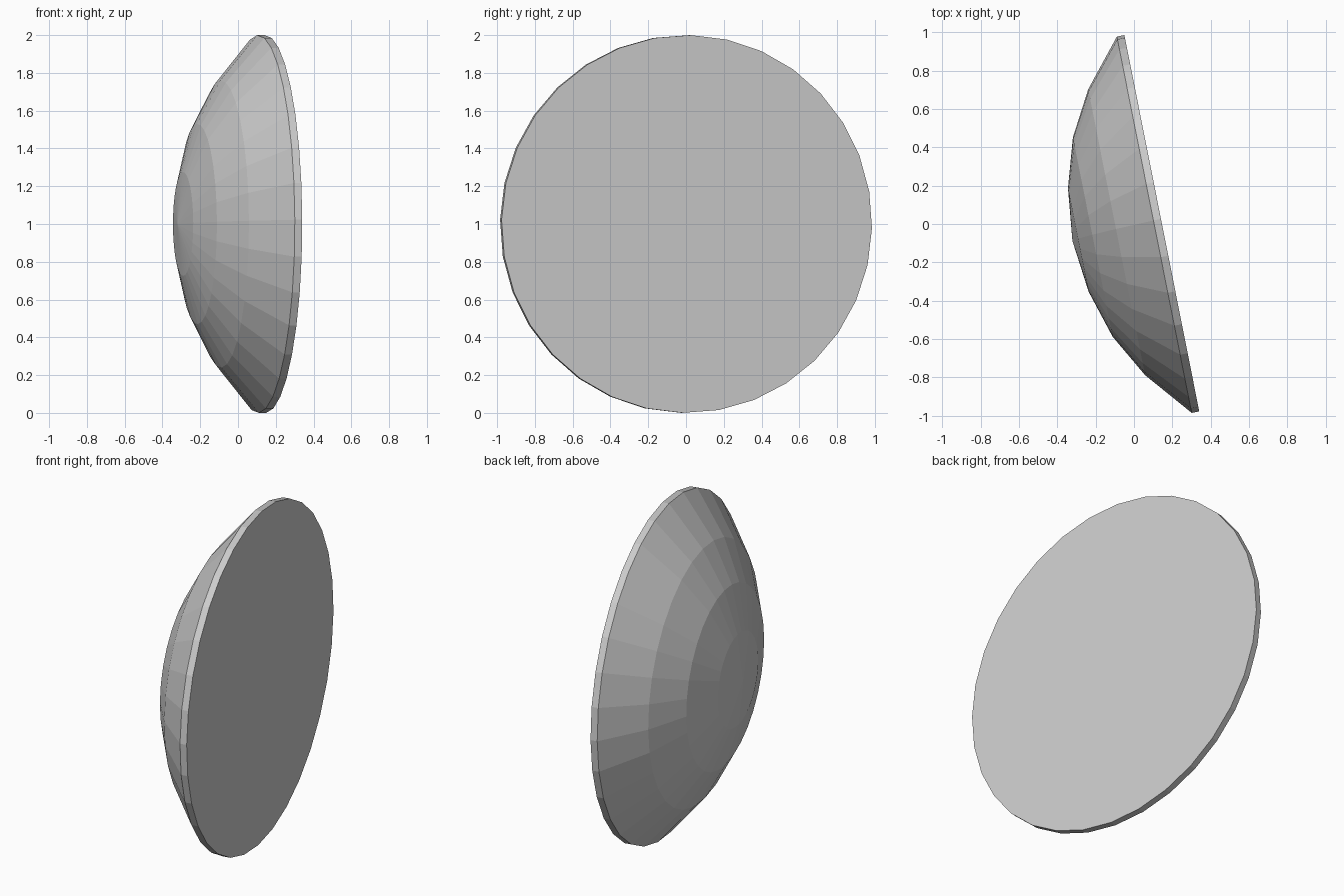
import bpy, bmesh
from math import radians, sin, cos, tau

if "Cube" in bpy.data.objects:
    bpy.data.objects.remove(bpy.data.objects["Cube"])

SEGMENTS = 32
TWIST = radians(1.3)
# Domed side profile: (radius, distance behind the flat face)
PROFILE = [(1.0, 0.0), (1.0, 0.04), (0.76, 0.24), (0.53, 0.367), (0.275, 0.444)]
APEX = 0.475

bm = bmesh.new()


def ring(radius, depth):
    angles = [TWIST + tau * i / SEGMENTS for i in range(SEGMENTS)]
    return [bm.verts.new((-depth, radius * sin(a), radius * cos(a))) for a in angles]


# Rim wall and dome bands
rings = [ring(r, d) for r, d in PROFILE]
for a, b in zip(rings, rings[1:]):
    for i in range(SEGMENTS):
        j = (i + 1) % SEGMENTS
        bm.faces.new((a[i], a[j], b[j], b[i]))

# Flat face and dome tip
bm.faces.new(rings[0])
tip = bm.verts.new((-APEX, 0, 0))
for i in range(SEGMENTS):
    bm.faces.new((rings[-1][i], rings[-1][(i + 1) % SEGMENTS], tip))
bmesh.ops.recalc_face_normals(bm, faces=bm.faces)

mesh = bpy.data.meshes.new("domed_disc")
bm.to_mesh(mesh)
bm.free()

# Standing on its rim, turned slightly about the vertical
disc = bpy.data.objects.new("domed_disc", mesh)
disc.location = (0.145, 0.004, 1.0)
disc.rotation_euler = (0, 0, radians(11.25))
bpy.context.collection.objects.link(disc)
